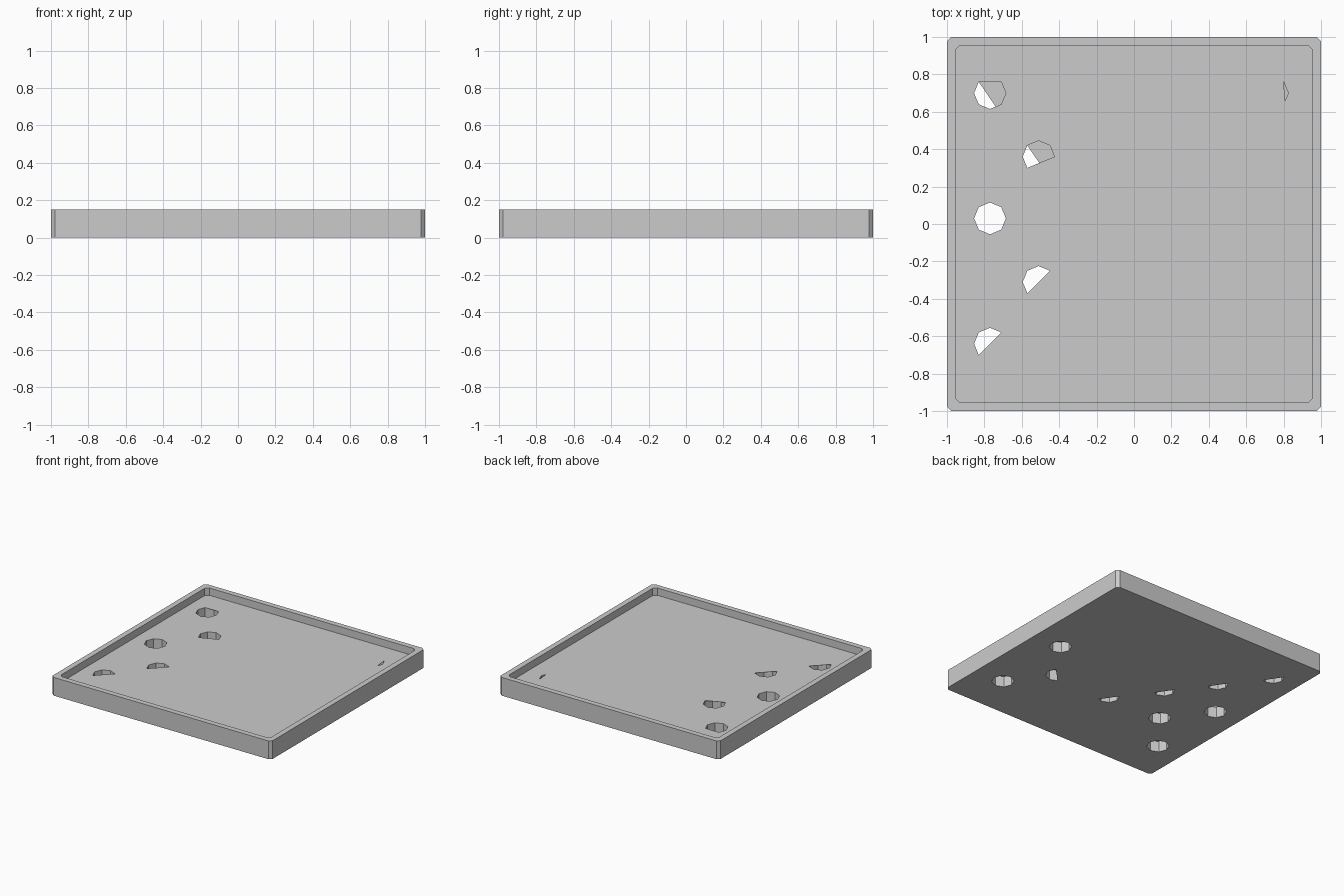
import bpy, bmesh, math

if "Cube" in bpy.data.objects:
    bpy.data.objects.remove(bpy.data.objects["Cube"])

RIM, FLOOR, SKIN, R = 0.15, 0.09, 0.002, 0.085


def finish(name, bm):
    bmesh.ops.recalc_face_normals(bm, faces=bm.faces)
    me = bpy.data.meshes.new(name)
    bm.to_mesh(me)
    bm.free()
    ob = bpy.data.objects.new(name, me)
    bpy.context.collection.objects.link(ob)
    return ob


def ring(bm, h, c, z):
    # square outline with clipped corners
    q = [(h, -h + c), (h, h - c), (h - c, h), (-h + c, h),
         (-h, h - c), (-h, -h + c), (-h + c, -h), (h - c, -h)]
    return [bm.verts.new((x, y, z)) for x, y in q]


def prism(bm, pts, z0, z1):
    lo, hi = ([bm.verts.new((x, y, z)) for x, y in pts] for z in (z0, z1))
    n = len(pts)
    bm.faces.new(lo[::-1])
    bm.faces.new(hi)
    for i in range(n):
        bm.faces.new((lo[i], lo[(i + 1) % n], hi[(i + 1) % n], hi[i]))


def corner(cx, cy, k):
    # octagon corner k; a fraction lies along the following side
    i, t = int(k), k - int(k)
    a, b = i * math.pi / 4, (i + 1) * math.pi / 4
    return (cx + R * ((1 - t) * math.cos(a) + t * math.cos(b)),
            cy + R * ((1 - t) * math.sin(a) + t * math.sin(b)))


# tray: outer wall, rim, inner wall and floor
bm = bmesh.new()
rings = [ring(bm, 1, 0.022, 0), ring(bm, 1, 0.022, RIM),
         ring(bm, 0.955, 0.025, RIM), ring(bm, 0.955, 0.025, FLOOR)]
for a, b in zip(rings, rings[1:]):
    for i in range(8):
        bm.faces.new((a[i], a[(i + 1) % 8], b[(i + 1) % 8], b[i]))
bm.faces.new(rings[0])
bm.faces.new(rings[-1])
tray = finish("tray", bm)

# eight-sided drain holes: centre, opening in floor, opening in underside
FULL = list(range(8))
DIAG = [3, 4, 5, 6, 6.5]
HALF = [1, 2, 3, 4, 5]
holes = [
    (-0.77, 0.70, [0, 1, 3, 4, 5, 6, 7], DIAG),
    (-0.51, 0.36, [0, 1, 2, 3, 4, 5], DIAG),
    (-0.265, 0.03, [], DIAG),
    (-0.01, -0.31, [], DIAG),
    (-0.77, 0.03, FULL, FULL),
    (-0.51, -0.31, HALF, FULL),
    (-0.77, -0.64, HALF, FULL),
    (0.745, 0.03, [], FULL),
    (0.745, -0.64, [], FULL),
    (0.495, -0.31, [], [5, 6, 7, 0, 1]),
    (0.74, 0.70, [7.3, 0, 1], []),
]
shaft, upper, lower = bmesh.new(), bmesh.new(), bmesh.new()
for x, y, top, bottom in holes:
    prism(shaft, [corner(x, y, k) for k in FULL], SKIN, FLOOR - SKIN)
    if top:
        prism(upper, [corner(x, y, k) for k in top], FLOOR / 2, FLOOR + 0.03)
    if bottom:
        prism(lower, [corner(x, y, k) for k in bottom], -0.03, FLOOR / 2)

for name, cut in (("shaft_cutter", shaft), ("floor_cutter", upper), ("underside_cutter", lower)):
    ob = finish(name, cut)
    ob.hide_render = True
    mod = tray.modifiers.new(name, 'BOOLEAN')
    mod.operation, mod.solver, mod.object = 'DIFFERENCE', 'EXACT', ob
    bpy.context.view_layer.objects.active = tray
    bpy.ops.object.modifier_apply(modifier=mod.name)
    bpy.data.objects.remove(ob)
